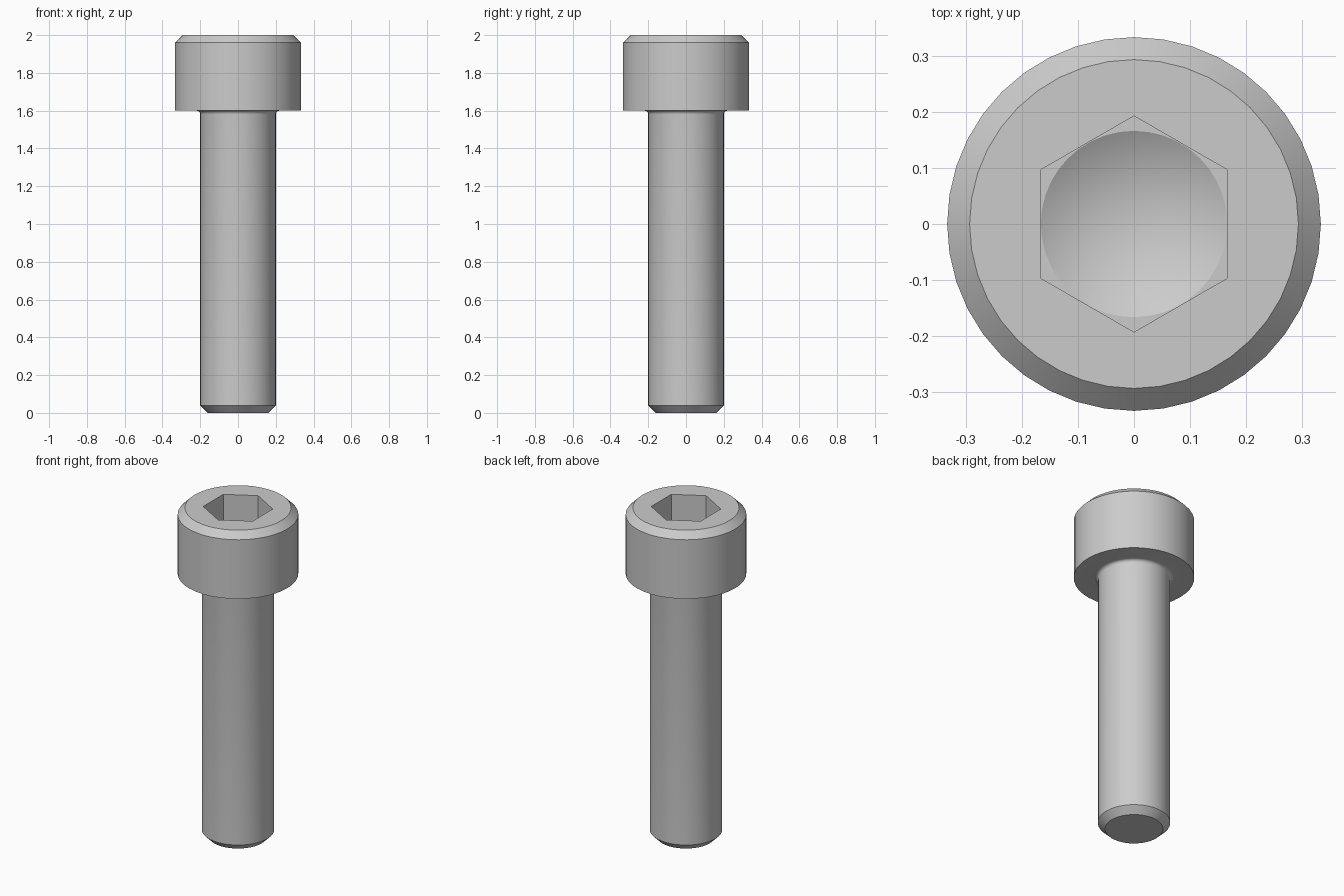
import bpy
import bmesh
import math
from mathutils import Vector

cube = bpy.data.objects.get("Cube")
if cube:
    bpy.data.objects.remove(cube, do_unlink=True)

SEGMENTS = 40
HEX_CORNER = 0.1925
FLOOR_Z = 1.8

# Steel finish
steel = bpy.data.materials.new("grey_steel")
steel.use_nodes = True
steel.diffuse_color = (0.6, 0.6, 0.6, 1)
steel.node_tree.nodes["Principled BSDF"].inputs["Base Color"].default_value = (0.6, 0.6, 0.6, 1)

bm = bmesh.new()


def ring(radius, z, count=SEGMENTS):
    """Closed ring of vertices with the first one on +y."""
    step = 2 * math.pi / count
    return [bm.verts.new((radius * math.sin(i * step), radius * math.cos(i * step), z))
            for i in range(count)]


def skin(lower, upper):
    """Quad band between two rings of equal count."""
    n = len(lower)
    for i in range(n):
        j = (i + 1) % n
        bm.faces.new((lower[i], lower[j], upper[j], upper[i]))


def fill_between(outer, inner):
    """Flat face area between two coplanar rings."""
    edges = []
    for loop in (outer, inner):
        for a, b in zip(loop, loop[1:] + loop[:1]):
            edges.append(bm.edges.get((a, b)) or bm.edges.new((a, b)))
    bmesh.ops.triangle_fill(bm, edges=edges, use_beauty=True, normal=Vector((0, 0, 1)))


# Outer profile: chamfered tip, shank, fillet under the head, chamfered head
fillet = 0.02
profile = [(0.16, 0), (0.2, 0.04)]
for k in range(6):
    a = k / 5 * math.pi / 2
    profile.append((0.2 + fillet * (1 - math.cos(a)), 1.6 - fillet + fillet * math.sin(a)))
profile += [(0.333, 1.6), (0.333, 1.96), (0.293, 2.0)]

rings = [ring(r, z) for r, z in profile]
for lower, upper in zip(rings, rings[1:]):
    skin(lower, upper)
bm.faces.new(rings[0])

# Hexagonal socket with a conical drilled bottom
hex_top = ring(HEX_CORNER, 2.0, 6)
hex_floor = ring(HEX_CORNER, FLOOR_Z, 6)
skin(hex_top, hex_floor)
fill_between(rings[-1], hex_top)
drill = ring(0.166, FLOOR_Z)
fill_between(hex_floor, drill)
apex = bm.verts.new((0, 0, FLOOR_Z - 0.096))
for a, b in zip(drill, drill[1:] + drill[:1]):
    bm.faces.new((a, b, apex))

bmesh.ops.recalc_face_normals(bm, faces=bm.faces)
mesh = bpy.data.meshes.new("socket_head_bolt")
bm.to_mesh(mesh)
bm.free()
mesh.materials.append(steel)

bolt = bpy.data.objects.new("socket_head_bolt", mesh)
bpy.context.collection.objects.link(bolt)
bpy.ops.object.select_all(action="DESELECT")
bolt.select_set(True)
bpy.context.view_layer.objects.active = bolt
bpy.ops.object.shade_smooth_by_angle(angle=math.radians(28))
